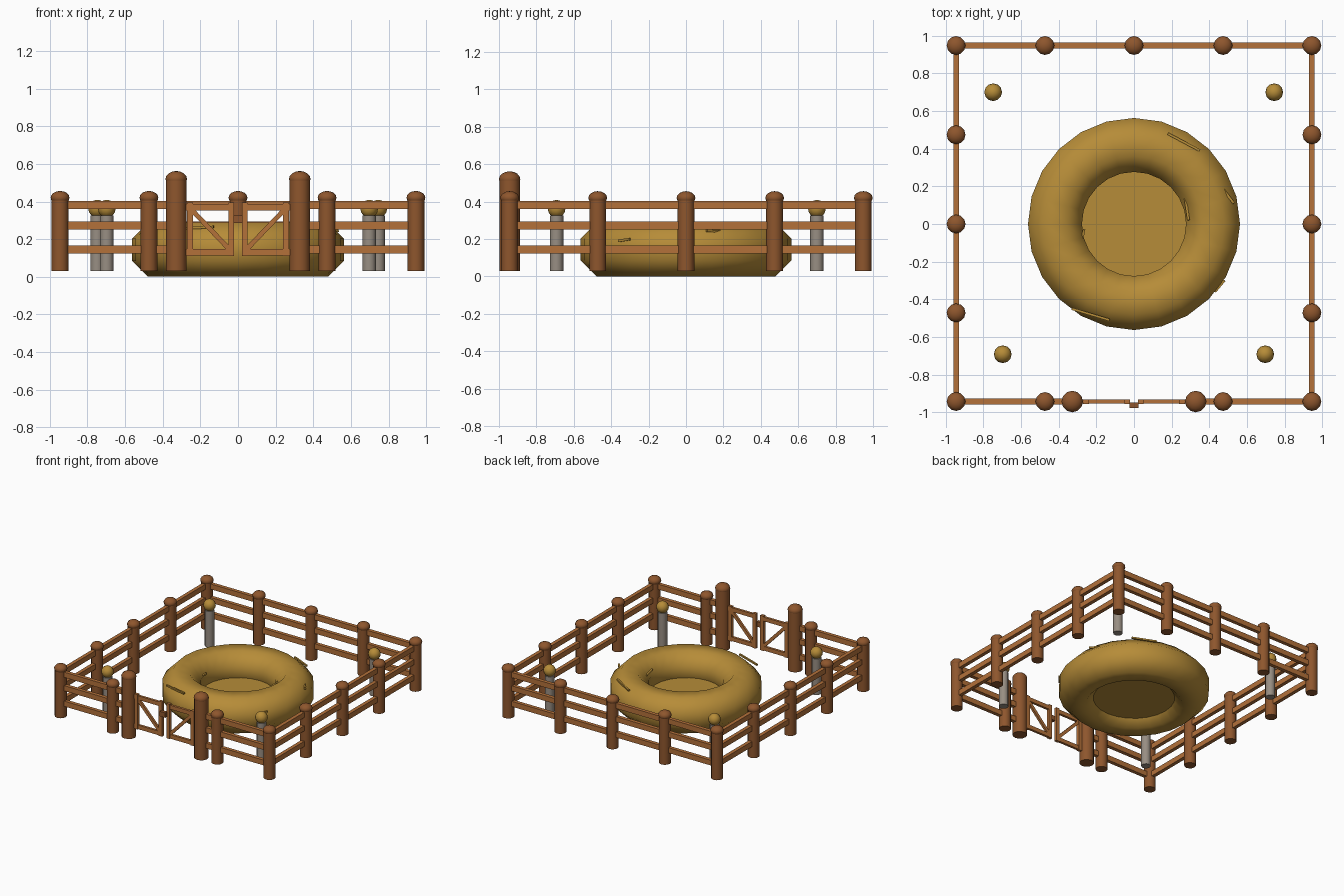
import bpy, bmesh, math
from mathutils import Vector

if "Cube" in bpy.data.objects:
    bpy.data.objects.remove(bpy.data.objects["Cube"])


def mat(name, rgb):
    m = bpy.data.materials.new(name)
    lin = [((c / 255 + 0.055) / 1.055) ** 2.4 for c in rgb]
    m.diffuse_color = (*lin, 1)
    m.use_nodes = True
    m.node_tree.nodes["Principled BSDF"].inputs["Base Color"].default_value = m.diffuse_color
    return m


POST = mat("dark wood", (142, 86, 45))
RAIL = mat("light wood", (180, 113, 58))
HAY = mat("straw gold", (182, 140, 56))
STONE = mat("stone gray", (152, 142, 131))


def finish(name, material, smooth=True):
    o = bpy.context.object
    o.name = name
    o.data.materials.append(material)
    if smooth:
        bpy.ops.object.shade_smooth_by_angle(angle=math.radians(50))
    return o


def cyl(name, x, y, z0, z1, r, material, n=12):
    bpy.ops.mesh.primitive_cylinder_add(vertices=n, radius=r, depth=z1 - z0,
                                        location=(x, y, (z0 + z1) / 2))
    return finish(name, material)


def ball(name, x, y, z, r, rz, material):
    bpy.ops.mesh.primitive_uv_sphere_add(segments=12, ring_count=8, radius=1, location=(x, y, z))
    bpy.context.object.scale = (r, r, rz)
    bpy.ops.object.transform_apply(location=False, rotation=False, scale=True)
    return finish(name, material)


def beam(name, a, b, w, h, material):
    # box running from a to b, w wide sideways and h tall
    a, b = Vector(a), Vector(b)
    d = b - a
    bpy.ops.mesh.primitive_cube_add(size=1, location=(a + b) / 2)
    o = bpy.context.object
    o.scale = (d.length, w, h)
    o.rotation_euler = (0, -math.atan2(d.z, math.hypot(d.x, d.y)), math.atan2(d.y, d.x))
    return finish(name, material, False)


# fence posts with domed caps
E, YB, YF = 0.945, 0.948, -0.943
spots = [(x, YB) for x in (-E, -0.473, 0, 0.473, E)]
spots += [(s * E, y) for s in (-1, 1) for y in (-0.472, 0, 0.474)]
spots += [(x, YF) for x in (-E, -0.473, 0.473, E)]
for x, y in spots:
    cyl("fence_post", x, y, 0.03, 0.42, 0.045, POST)
    ball("post_cap", x, y, 0.42, 0.05, 0.036, POST)

# taller gate posts
for x in (-0.328, 0.328):
    cyl("gate_post", x, YF, 0.03, 0.525, 0.055, POST)
    ball("gate_post_cap", x, YF, 0.52, 0.057, 0.042, POST)

# three rails on each side, open at the gate
for z in (0.145, 0.272, 0.382):
    runs = [((-E, YB), (E, YB)), ((-E, YF), (-E, YB)), ((E, YF), (E, YB)),
            ((-E, YF), (-0.328, YF)), ((0.328, YF), (E, YF))]
    for a, b in runs:
        beam("fence_rail", (*a, z), (*b, z), 0.03, 0.043, RAIL)

# pair of gate leaves
for s in (-1, 1):
    for x in (0.035, 0.255):
        beam("gate_stile", (s * x, YF, 0.11), (s * x, YF, 0.395), 0.024, 0.03, RAIL)
    for z in (0.13, 0.37):
        beam("gate_rail", (s * 0.29, YF, z), (s * 0.025, YF, z), 0.02, 0.033, RAIL)
    beam("gate_brace", (s * 0.25, YF, 0.36), (s * 0.04, YF, 0.14), 0.018, 0.025, RAIL)
beam("gate_latch", (-0.025, -0.962, 0.305), (0.025, -0.962, 0.305), 0.03, 0.04, POST)

# straw ring
bm = bmesh.new()
NS, NR = 24, 8
rings = []
for i in range(NS):
    a = 2 * math.pi * i / NS
    ring = []
    for j in range(NR):
        t = 2 * math.pi * (j + 0.5) / NR
        r = 0.42 + 0.155 * math.cos(t)
        ring.append(bm.verts.new((r * math.cos(a), r * math.sin(a), 0.144 + 0.155 * math.sin(t))))
    rings.append(ring)
for i in range(NS):
    p, q = rings[i], rings[(i + 1) % NS]
    for j in range(NR):
        k = (j + 1) % NR
        bm.faces.new((p[j], q[j], q[k], p[k]))
me = bpy.data.meshes.new("straw_ring")
bm.to_mesh(me)
bm.free()
ring_obj = bpy.data.objects.new("straw_ring", me)
bpy.context.collection.objects.link(ring_obj)
me.materials.append(HAY)
for p in me.polygons:
    p.use_smooth = True

# floor of the ring
cyl("ring_floor", 0, 0, 0.055, 0.105, 0.325, HAY, 24)

# loose straws on the ring
for x0, y0, x1, y1, z in ((0.18, 0.48, 0.35, 0.39, 0.265), (0.41, 0.27, 0.53, 0.11, 0.235),
                          (0.27, 0.15, 0.29, 0.02, 0.22), (-0.33, -0.45, -0.13, -0.51, 0.255),
                          (0.43, -0.36, 0.48, -0.30, 0.19), (-0.275, -0.08, -0.265, -0.03, 0.2)):
    beam("loose_straw", (x0, y0, z), (x1, y1, z + 0.01), 0.013, 0.013, HAY)

# stone pillars with straw balls
for x, y in ((-0.748, 0.7), (0.745, 0.7), (-0.697, -0.692), (0.697, -0.692)):
    cyl("stone_pillar", x, y, 0.03, 0.325, 0.036, STONE)
    ball("straw_ball", x, y, 0.362, 0.047, 0.047, HAY)
